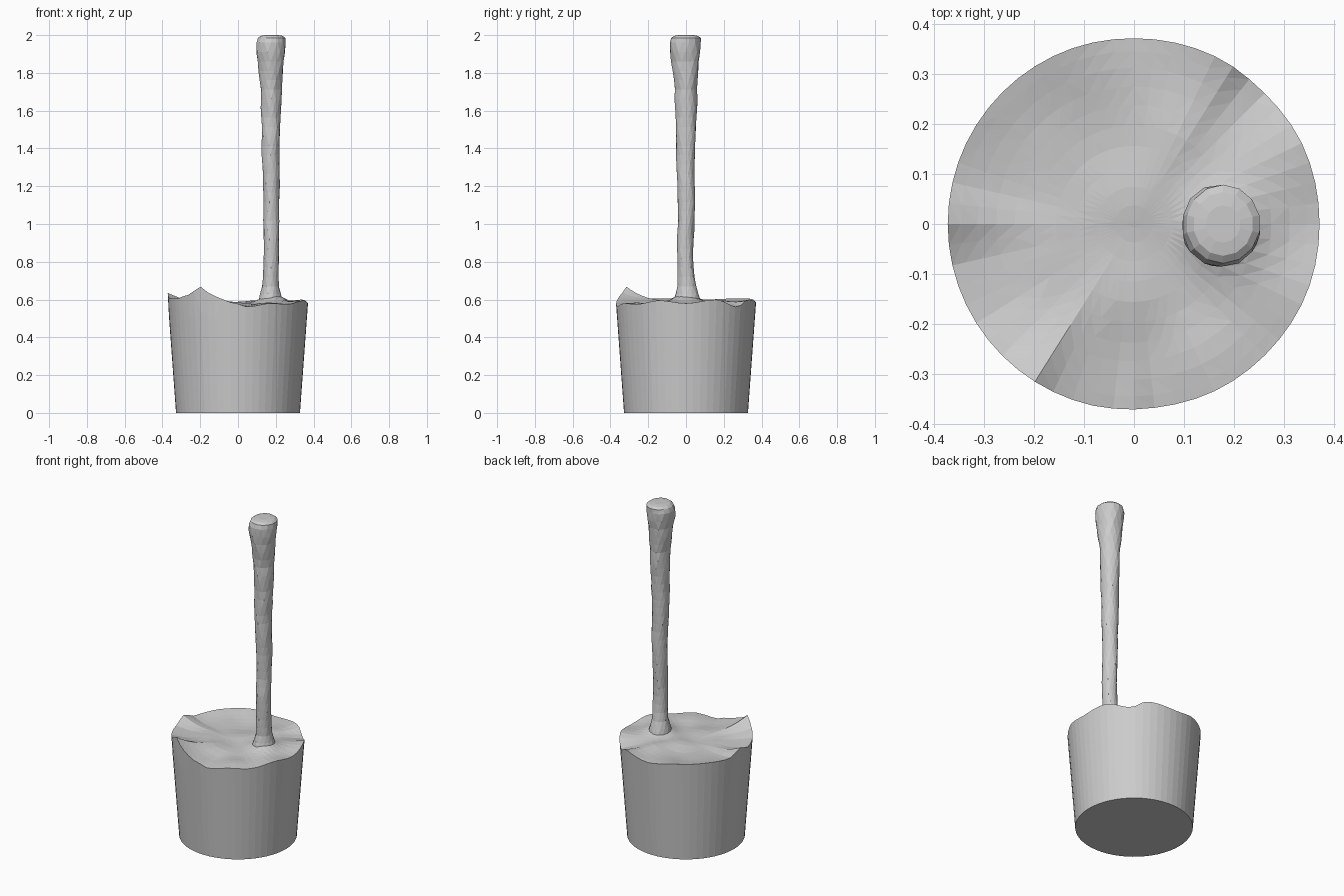
import bpy, bmesh, math
from mathutils import Vector, noise

if "Cube" in bpy.data.objects:
    bpy.data.objects.remove(bpy.data.objects["Cube"])

SEG = 56
HANDLE_X = 0.175
R_TOP, R_BASE = 0.372, 0.328

# Height of the wavy rim around the tub: (angle in degrees, z)
RIM = [(-180, .635), (-168, .605), (-150, .605), (-135, .625), (-122, .668),
       (-111, .62), (-95, .585), (-82, .562), (-62, .58), (-45, .575),
       (-22, .595), (0, .58), (25, .60), (47, .56), (62, .60), (90, .585),
       (115, .605), (140, .605), (165, .60), (180, .635)]


def lookup(table, t):
    """Smooth interpolation through (key, value) pairs."""
    for (a, u), (b, v) in zip(table, table[1:]):
        if t <= b:
            k = max(0.0, (t - a) / (b - a))
            k = k * k * (3 - 2 * k)
            return u + (v - u) * k
    return table[-1][1]


def rim_z(a):
    return lookup(RIM, (math.degrees(a) + 180) % 360 - 180)


def make_rings(name, rings, bottom=False, top=False):
    """Skin a stack of equal-length point rings and shade it flat."""
    bm = bmesh.new()
    loops = [[bm.verts.new(p) for p in ring] for ring in rings]
    for lo, hi in zip(loops, loops[1:]):
        n = len(lo)
        for i in range(n):
            j = (i + 1) % n
            bm.faces.new((lo[i], lo[j], hi[j], hi[i]))
    if bottom:
        bm.faces.new(loops[0][::-1])
    if top:
        bm.faces.new(loops[-1])
    bmesh.ops.triangulate(bm, faces=[f for f in bm.faces if len(f.verts) == 4])
    me = bpy.data.meshes.new(name)
    bm.to_mesh(me)
    bm.free()
    ob = bpy.data.objects.new(name, me)
    bpy.context.collection.objects.link(ob)
    return ob


angles = [2 * math.pi * i / SEG for i in range(SEG)]

# Tapered tub wall with flat base, following the wavy rim
wall = []
for k in range(6):
    ring = []
    for a in angles:
        z = rim_z(a) * k / 5
        r = R_BASE + (R_TOP - R_BASE) * min(z / 0.6, 1)
        ring.append((r * math.cos(a), r * math.sin(a), z))
    wall.append(ring)
make_rings("tub", wall, bottom=True)

# Uneven surface of the filling, rising into the foot of the handle
surface = []
for f in (1, .93, .84, .74, .64, .53, .42, .31, .2, .1, .02):
    ring = []
    for a in angles:
        zr = rim_z(a)
        r = f * (R_BASE + (R_TOP - R_BASE) * min(zr / 0.6, 1))
        x, y = r * math.cos(a), r * math.sin(a)
        ripple = 0.02 * noise.noise(Vector((x * 6, y * 6, 3.7)))
        foot = 0.05 * math.exp(-((math.hypot(x - HANDLE_X, y) / 0.075) ** 2))
        w = f ** 3
        z = zr * w + (0.583 + ripple) * (1 - w) + foot * (1 - f ** 8)
        ring.append((x, y, z))
    surface.append(ring)
make_rings("filling", surface, top=True)

# Rough handle, thin at the foot and swelling to a blunt knob
HANDLE = [(.57, .075), (.61, .062), (.66, .046), (.75, .041), (1.0, .041),
          (1.25, .045), (1.5, .05), (1.7, .055), (1.82, .066), (1.92, .076),
          (1.97, .079)]
levels = [.57, .6, .63] + [.67 + 1.29 * i / 26 for i in range(27)]
handle = []
for i, z in enumerate(levels):
    r = lookup(HANDLE, z)
    sway_x = 0.006 * noise.noise(Vector((0, 2, z * 4)))
    sway_y = 0.012 * noise.noise(Vector((5, 0, z * 4)))
    ring = []
    for k in range(14):
        a = 2 * math.pi * (k + 0.5 * (i % 2)) / 14
        c, s = math.cos(a), math.sin(a)
        q = r * (1 + 0.1 * noise.noise(Vector((c * 1.5, s * 1.5, z * 9))))
        ring.append((HANDLE_X + sway_x + q * c, sway_y + q * s * 1.06, z))
    handle.append(ring)
for z, r in ((1.985, .074), (1.996, .06), (2.0, .035)):
    handle.append([(HANDLE_X + .003 + r * math.cos(2 * math.pi * (k + .5) / 14),
                    r * 1.06 * math.sin(2 * math.pi * (k + .5) / 14), z)
                   for k in range(14)])
make_rings("handle", handle, bottom=True, top=True)
